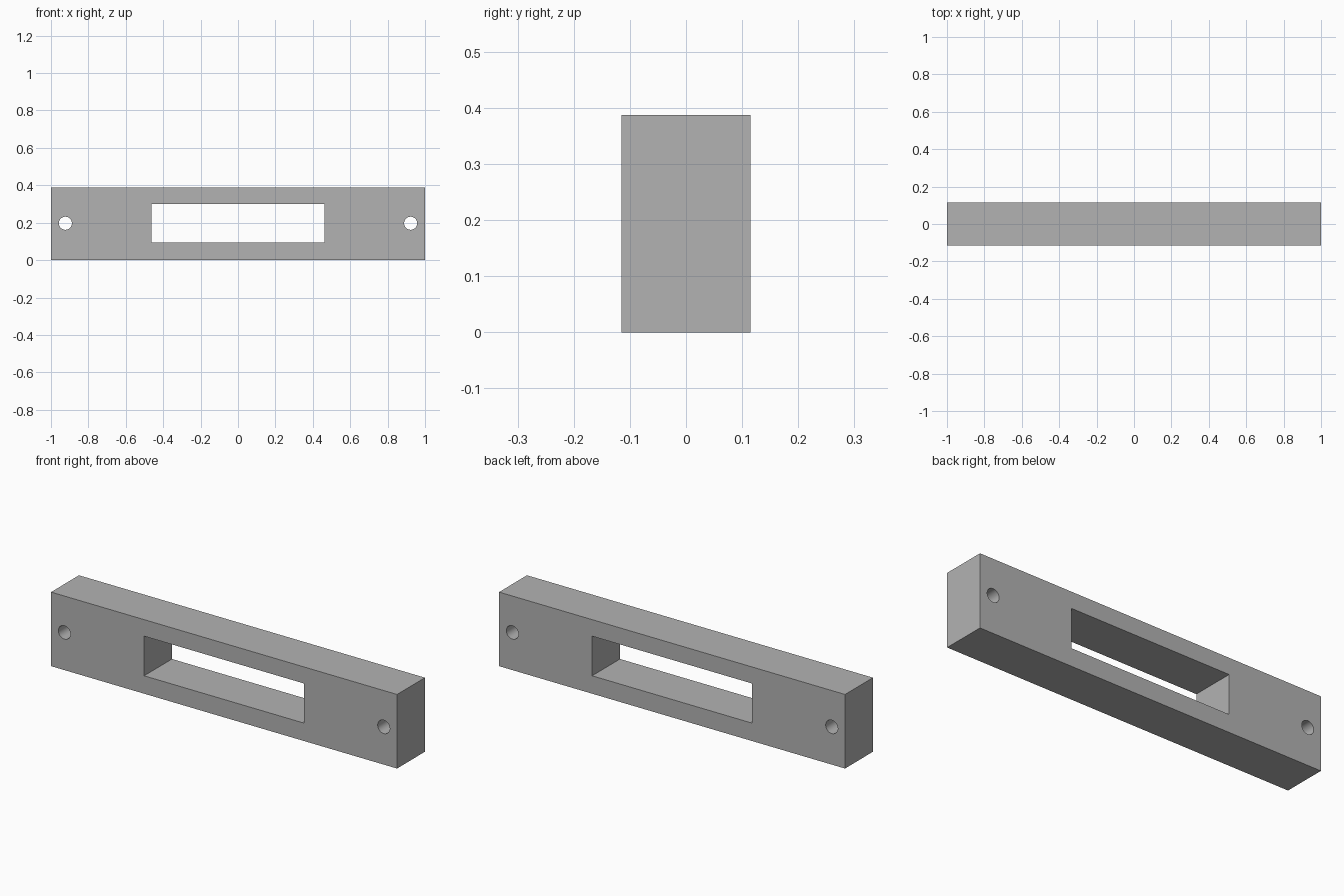
import bpy
import math

cube = bpy.data.objects.get("Cube")
if cube:
    bpy.data.objects.remove(cube, do_unlink=True)

LENGTH, DEPTH, HEIGHT = 2.0, 0.23, 0.387
MID = HEIGHT / 2

# Plain grey finish
grey = bpy.data.materials.new("plain_grey")
grey.use_nodes = True
colour = (0.45, 0.45, 0.45, 1)
grey.diffuse_color = colour
grey.node_tree.nodes["Principled BSDF"].inputs["Base Color"].default_value = colour


def box(name, size, z):
    bpy.ops.mesh.primitive_cube_add(size=1, location=(0, 0, z))
    obj = bpy.context.object
    obj.name = name
    obj.scale = size
    bpy.ops.object.transform_apply(location=False, rotation=False, scale=True)
    obj.data.materials.append(grey)
    return obj


def cut(target, cutter):
    mod = target.modifiers.new(cutter.name, 'BOOLEAN')
    mod.operation = 'DIFFERENCE'
    mod.solver = 'EXACT'
    mod.object = cutter
    cutter.hide_render = True
    bpy.context.view_layer.objects.active = target
    bpy.ops.object.modifier_apply(modifier=mod.name)
    bpy.data.objects.remove(cutter, do_unlink=True)


# Solid bar
bar = box("mounting_bar", (LENGTH, DEPTH, HEIGHT), MID)

# Rectangular window through the middle
cut(bar, box("window_cutter", (0.924, DEPTH * 2, 0.207), 0.197))

# Round screw hole near each end
for side, x in (("right", -0.923), ("left", 0.923)):
    bpy.ops.mesh.primitive_cylinder_add(
        vertices=48, radius=0.035, depth=DEPTH * 2,
        location=(x, 0, 0.197), rotation=(math.pi / 2, 0, 0))
    hole = bpy.context.object
    hole.name = side + "_hole_cutter"
    hole.data.materials.append(grey)
    cut(bar, hole)

# Smooth hole walls, crisp edges
bpy.ops.object.select_all(action='DESELECT')
bar.select_set(True)
bpy.context.view_layer.objects.active = bar
bpy.ops.object.shade_smooth_by_angle(angle=math.radians(30))
